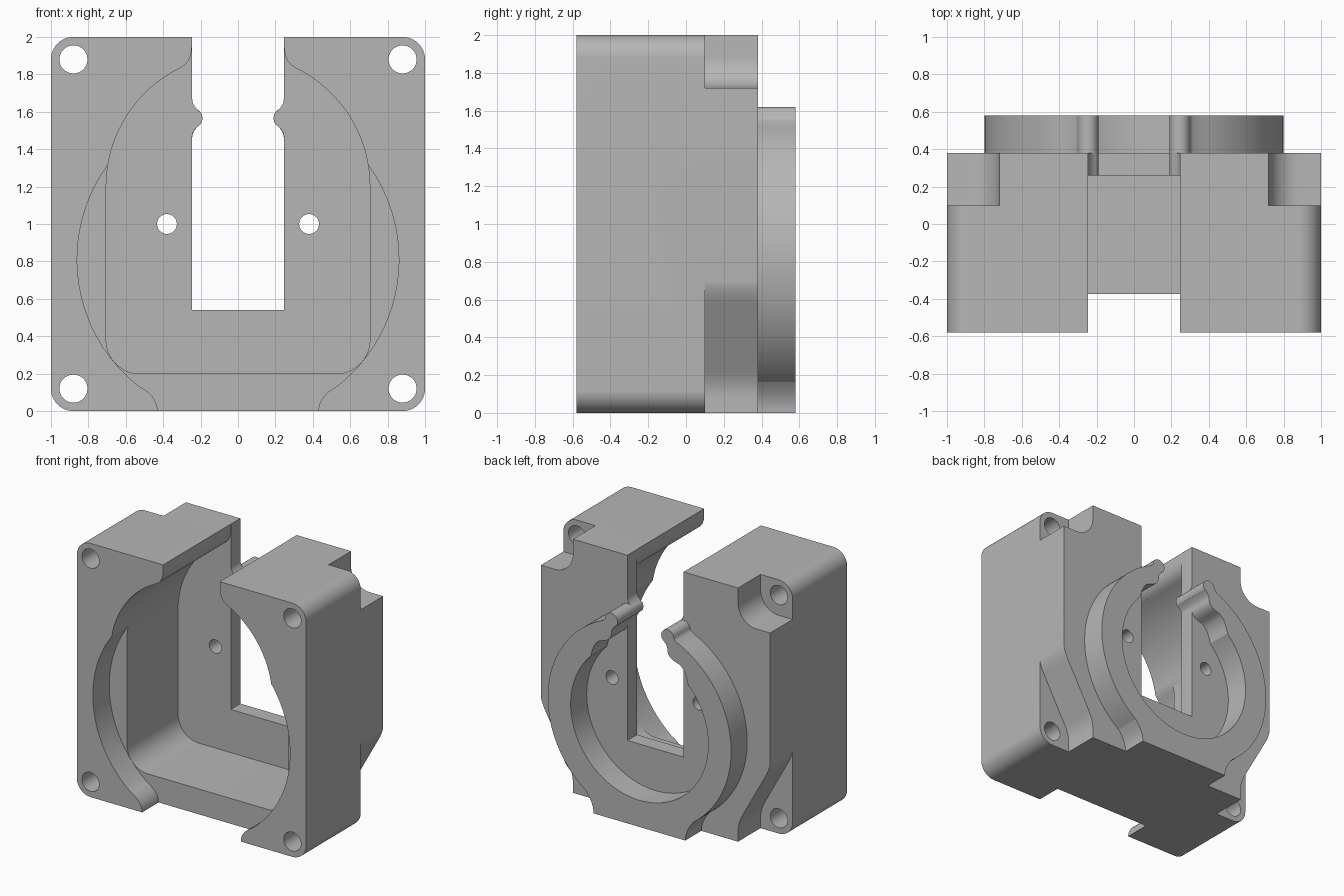
import bpy, bmesh, math

if "Cube" in bpy.data.objects:
    bpy.data.objects.remove(bpy.data.objects["Cube"])

grey = bpy.data.materials.new("plain_grey")
grey.diffuse_color = (0.47, 0.47, 0.47, 1)
grey.use_nodes = True
grey.node_tree.nodes["Principled BSDF"].inputs["Base Color"].default_value = grey.diffuse_color


def arc(cx, cz, r, a0, a1, step=4):
    n = max(2, math.ceil(abs(a1 - a0) / step))
    angles = [math.radians(a0 + (a1 - a0) * i / n) for i in range(n + 1)]
    return [(cx + r * math.cos(a), cz + r * math.sin(a)) for a in angles]


def bend(p, q, r, n=7):
    """Fillet curve from p to r, pulled towards the corner q."""
    ts = [i / n for i in range(n + 1)]
    return [tuple((1 - t) ** 2 * a + 2 * t * (1 - t) * b + t * t * c
                  for a, b, c in zip(p, q, r)) for t in ts]


def flip(pts):
    return [(-x, z) for x, z in reversed(pts)]


def prism(name, pts, y0, y1):
    """Extrude an x-z outline from y0 to y1."""
    clean = []
    for p in pts:
        if not clean or math.dist(p, clean[-1]) > 1e-4:
            clean.append(p)
    if math.dist(clean[0], clean[-1]) < 1e-4:
        clean.pop()
    bm = bmesh.new()
    face = bm.faces.new([bm.verts.new((x, y0, z)) for x, z in clean])
    moved = bmesh.ops.extrude_face_region(bm, geom=[face])["geom"]
    bmesh.ops.translate(bm, vec=(0, y1 - y0, 0),
                        verts=[v for v in moved if isinstance(v, bmesh.types.BMVert)])
    bmesh.ops.recalc_face_normals(bm, faces=bm.faces)
    mesh = bpy.data.meshes.new(name)
    bm.to_mesh(mesh)
    bm.free()
    mesh.materials.append(grey)
    ob = bpy.data.objects.new(name, mesh)
    bpy.context.collection.objects.link(ob)
    return ob


def activate(ob):
    bpy.ops.object.select_all(action='DESELECT')
    ob.select_set(True)
    bpy.context.view_layer.objects.active = ob


def cut(target, pts, y0, y1):
    cutter = prism("cutter", pts, y0, y1)
    cutter.hide_render = True
    mod = target.modifiers.new("cut", 'BOOLEAN')
    mod.operation, mod.solver, mod.object = 'DIFFERENCE', 'EXACT', cutter
    activate(target)
    bpy.ops.object.modifier_apply(modifier=mod.name)
    bpy.data.objects.remove(cutter)


# Housing block with rounded corners
R = 0.12
side = arc(1 - R, R, R, -90, 0, 6) + arc(1 - R, 2 - R, R, 0, 90, 6)
housing = prism("housing", side + flip(side), -0.58, 0.38)

# Arched main pocket, open at the top
pocket = (arc(0.525, 0.38, 0.18, -90, 0) + arc(0, 1.2, 0.705, 0, 63.9)
          + bend((0.31, 1.833), (0.247, 1.864), (0.247, 1.95)) + [(0.247, 2.1)])
cut(housing, pocket + flip(pocket), -0.7, 0.26)

# Wide round opening in the front lip, open at the bottom
opening = ([(0.43, -0.1)] + bend((0.43, 0), (0.43, 0.08), (0.53, 0.133))
           + arc(0, 0.81, 0.86, -51.9, 37))
cut(housing, opening + flip(opening), -0.7, -0.375)

# Slot through the back wall, with a bump on each edge
bump_x, bump_z, bump_r = 0.245, 1.565, 0.055
slot = ([(0.245, 0.54)] + bend((0.245, 1.47), (0.245, 1.50), (0.2, 1.533))
        + arc(bump_x, bump_z, bump_r, 215, 145, 10)
        + bend((0.2, 1.597), (0.245, 1.63), (0.245, 1.67)) + [(0.245, 2.1)])
cut(housing, slot + flip(slot), 0.2, 0.5)

# Screw recesses at the back corners, then all screw holes
upper = [(1.1, 1.72)] + arc(0.88, 1.88, 0.16, -90, -180, 6) + [(0.72, 2.1), (1.1, 2.1)]
lower = ([(1.1, -0.1), (0.72, -0.1)] + bend((0.72, 0.08), (0.72, 0.148), (0.76, 0.22))
         + bend((0.96, 0.58), (1.0, 0.652), (1.001, 0.70)) + [(1.1, 0.70)])
for s in (1, -1):
    for outline in (upper, lower):
        cut(housing, outline if s > 0 else flip(outline), 0.1, 0.5)
    for x, z, r in ((0.88, 0.12, 0.075), (0.88, 1.88, 0.075), (0.38, 1.0, 0.053)):
        cut(housing, arc(s * x, z, r, 0, 360, 10), -0.8, 0.5)

# Open clip ring on the back, with a flat foot and rounded tips
half = (bend((0.40, 0), (0.40, 0.08), (0.47, 0.163)) + arc(0, 0.81, 0.8, -54, 65.6)
        + bend((0.33, 1.539), (0.303, 1.551), (0.299, 1.575), 4)
        + arc(bump_x, bump_z, bump_r, 10, 215, 10)
        + bend((0.2, 1.533), (0.245, 1.50), (0.245, 1.46))
        + bend((0.245, 1.46), (0.245, 1.40), (0.33, 1.38))
        + bend((0.33, 1.38), (0.40, 1.36), (0.424, 1.234))
        + arc(0, 0.81, 0.6, 45, -90))
ring = prism("clip_ring", half + flip(half), 0.38, 0.58)

for ob in (housing, ring):
    activate(ob)
    bpy.ops.object.shade_smooth_by_angle(angle=math.radians(30))
